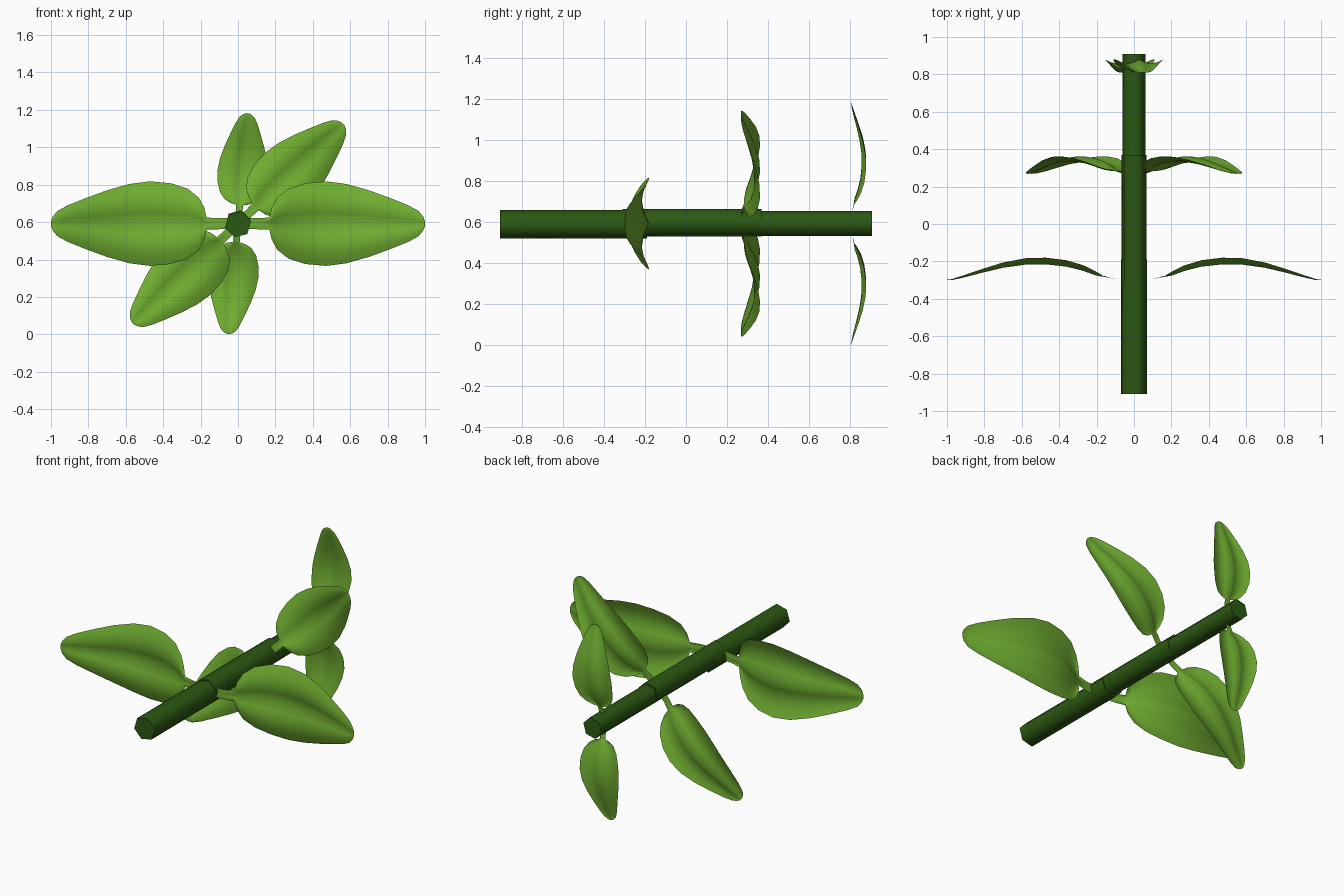
import bpy
import bmesh
from math import cos, sin, pi, radians
from mathutils import Matrix, Vector

cube = bpy.data.objects.get("Cube")
if cube:
    bpy.data.objects.remove(cube)

AXIS_Z = 0.592


def make_material(name, colour):
    mat = bpy.data.materials.new(name)
    mat.use_nodes = True
    mat.diffuse_color = colour
    mat.node_tree.nodes["Principled BSDF"].inputs["Base Color"].default_value = colour
    return mat


leaf_green = make_material("leaf green", (0.16, 0.42, 0.03, 1))
stem_green = make_material("stem green", (0.025, 0.1, 0.006, 1))


def add_object(name, bm, mat, angle):
    mesh = bpy.data.meshes.new(name)
    bm.to_mesh(mesh)
    bm.free()
    mesh.materials.append(mat)
    obj = bpy.data.objects.new(name, mesh)
    bpy.context.collection.objects.link(obj)
    bpy.ops.object.select_all(action="DESELECT")
    obj.select_set(True)
    bpy.context.view_layer.objects.active = obj
    bpy.ops.object.shade_smooth_by_angle(angle=radians(angle))
    return obj


# Stem: overlapping hexagonal lengths, each thinner and twisted
def stem_part(name, start, end, radius, twist, centre_z):
    bm = bmesh.new()
    bmesh.ops.create_cone(bm, cap_ends=True, segments=6, radius1=radius,
                          radius2=radius, depth=end - start)
    # create_cone starts its first corner on the y axis
    bm.transform(Matrix.Translation((0, (start + end) / 2, centre_z))
                 @ Matrix.Rotation(radians(90), 4, "X")
                 @ Matrix.Rotation(radians(90 + twist), 4, "Z"))
    add_object(name, bm, stem_green, 70)


stem_part("lower_stem", -0.91, -0.19, 0.072, 14, 0.588)
stem_part("middle_stem", -0.31, 0.37, 0.069, 16, 0.597)
stem_part("upper_stem", 0.27, 0.91, 0.064, 14, 0.592)

# Leaf stations: distance along, half width, arch height, fold depth
STATIONS = [
    (0.02, 0.03, 0.0, 0.0), (0.10, 0.03, 0.004, 0.0),
    (0.168, 0.032, 0.022, 0.005), (0.18, 0.085, 0.03, 0.012),
    (0.21, 0.14, 0.047, 0.022), (0.27, 0.187, 0.077, 0.03),
    (0.36, 0.216, 0.104, 0.034), (0.47, 0.226, 0.118, 0.036),
    (0.58, 0.212, 0.115, 0.034), (0.70, 0.178, 0.092, 0.028),
    (0.81, 0.138, 0.058, 0.02), (0.91, 0.098, 0.024, 0.012),
    (0.965, 0.068, 0.006, 0.006), (0.99, 0.038, 0.0, 0.002),
    (1.0, 0.012, 0.0, 0.0),
]
COLUMNS = 8


def leaf(name, y, angle, size):
    a = radians(angle)
    along = Vector((cos(a), 0, sin(a)))
    across = Vector((-sin(a), 0, cos(a)))
    bm = bmesh.new()
    rows = []
    for dist, half, arch, fold in STATIONS:
        row = []
        for i in range(COLUMNS + 1):
            t = 2 * i / COLUMNS - 1
            lift = arch - fold * sin(pi * abs(t))
            p = along * dist + across * (half * t) + Vector((0, lift, 0))
            row.append(bm.verts.new(p * size + Vector((0, y, AXIS_Z))))
        rows.append(row)
    for r0, r1 in zip(rows, rows[1:]):
        for i in range(COLUMNS):
            bm.faces.new((r0[i], r1[i], r1[i + 1], r0[i + 1]))
    add_object(name, bm, leaf_green, 80)


# Three opposite pairs, shrinking and turning along the stem
for pair, y, angle, size in (("front", -0.298, 0, 1.0),
                             ("middle", 0.27, 43.5, 0.775),
                             ("back", 0.81, 85, 0.592)):
    leaf(pair + "_left_leaf", y, angle, size)
    leaf(pair + "_right_leaf", y, angle + 180, size)
